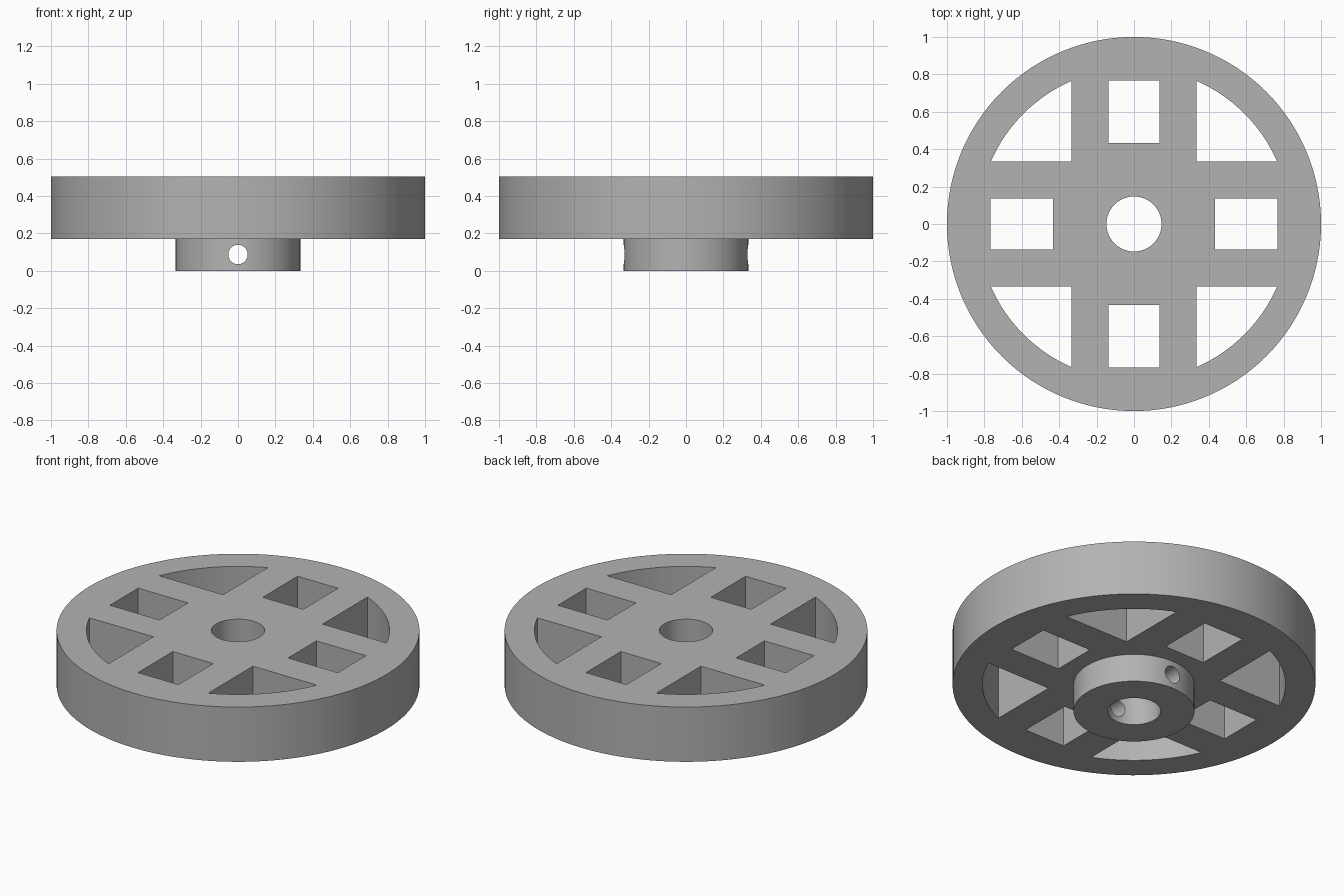
import bpy, bmesh, math
from mathutils import Matrix, Vector

old = bpy.data.objects.get("Cube")
if old:
    bpy.data.objects.remove(old, do_unlink=True)

RIM_R, WEB_R, HUB_R, BORE_R, PIN_R = 1.0, 0.835, 0.333, 0.147, 0.052
WHEEL_Z, TOP_Z, PIN_Z = 0.17, 0.503, 0.087
BAR, HALF_WINDOW, WINDOW_IN, WINDOW_OUT = 0.335, 0.136, 0.432, 0.767
SEGMENTS = 128

grey = bpy.data.materials.new("light grey")
grey.use_nodes = True
colour = (0.45, 0.45, 0.45, 1)
grey.diffuse_color = colour
grey.node_tree.nodes["Principled BSDF"].inputs["Base Color"].default_value = colour


def make_object(name, bm):
    bmesh.ops.recalc_face_normals(bm, faces=bm.faces)
    mesh = bpy.data.meshes.new(name)
    bm.to_mesh(mesh)
    bm.free()
    mesh.materials.append(grey)
    obj = bpy.data.objects.new(name, mesh)
    bpy.context.collection.objects.link(obj)
    return obj


def add_prism(bm, outline, turn):
    """Tall upright prism over an xy outline, turned about z."""
    rot = Matrix.Rotation(turn, 3, 'Z')
    base = bm.faces.new([bm.verts.new(rot @ Vector((x, y, -1))) for x, y in outline])
    top = bmesh.ops.extrude_face_region(bm, geom=[base])["geom"]
    bmesh.ops.translate(bm, vec=(0, 0, 3),
                        verts=[v for v in top if isinstance(v, bmesh.types.BMVert)])


# Wheel disc, hub and bore, revolved as one closed ring
bm = bmesh.new()
profile = [(BORE_R, 0), (HUB_R, 0), (HUB_R, WHEEL_Z),
           (RIM_R, WHEEL_Z), (RIM_R, TOP_Z), (BORE_R, TOP_Z)]
rings = []
for i in range(SEGMENTS):
    a = math.tau * i / SEGMENTS
    rings.append([bm.verts.new((r * math.cos(a), r * math.sin(a), z)) for r, z in profile])
for i in range(SEGMENTS):
    here, after = rings[i], rings[(i + 1) % SEGMENTS]
    for j in range(len(profile)):
        k = (j + 1) % len(profile)
        bm.faces.new((here[j], after[j], after[k], here[k]))
wheel = make_object("wheel_with_hub", bm)

# Window cutter: four rectangles and four arc-sided corners
bm = bmesh.new()
rectangle = [(WINDOW_IN, -HALF_WINDOW), (WINDOW_OUT, -HALF_WINDOW),
             (WINDOW_OUT, HALF_WINDOW), (WINDOW_IN, HALF_WINDOW)]
start = math.asin(BAR / WEB_R)
sweep = math.pi / 2 - 2 * start
steps = 16
corner = [(BAR, BAR)] + [(WEB_R * math.cos(start + sweep * i / steps),
                          WEB_R * math.sin(start + sweep * i / steps))
                         for i in range(steps + 1)]
for q in range(4):
    add_prism(bm, rectangle, q * math.pi / 2)
    add_prism(bm, corner, q * math.pi / 2)
window_cutter = make_object("window_cutter", bm)

# Set-screw hole cutter, front to back through the hub
bm = bmesh.new()
bmesh.ops.create_cone(bm, cap_ends=True, segments=48, radius1=PIN_R, radius2=PIN_R, depth=2,
                      matrix=Matrix.Translation((0, 0, PIN_Z)) @ Matrix.Rotation(math.pi / 2, 4, 'X'))
pin_cutter = make_object("screw_hole_cutter", bm)

# Apply the cuts
bpy.ops.object.select_all(action='DESELECT')
bpy.context.view_layer.objects.active = wheel
wheel.select_set(True)
for cutter in (window_cutter, pin_cutter):
    mod = wheel.modifiers.new(cutter.name, 'BOOLEAN')
    mod.operation, mod.solver, mod.object = 'DIFFERENCE', 'EXACT', cutter
    bpy.ops.object.modifier_apply(modifier=mod.name)
    bpy.data.objects.remove(cutter, do_unlink=True)

bpy.ops.object.shade_smooth_by_angle(angle=math.radians(30))
